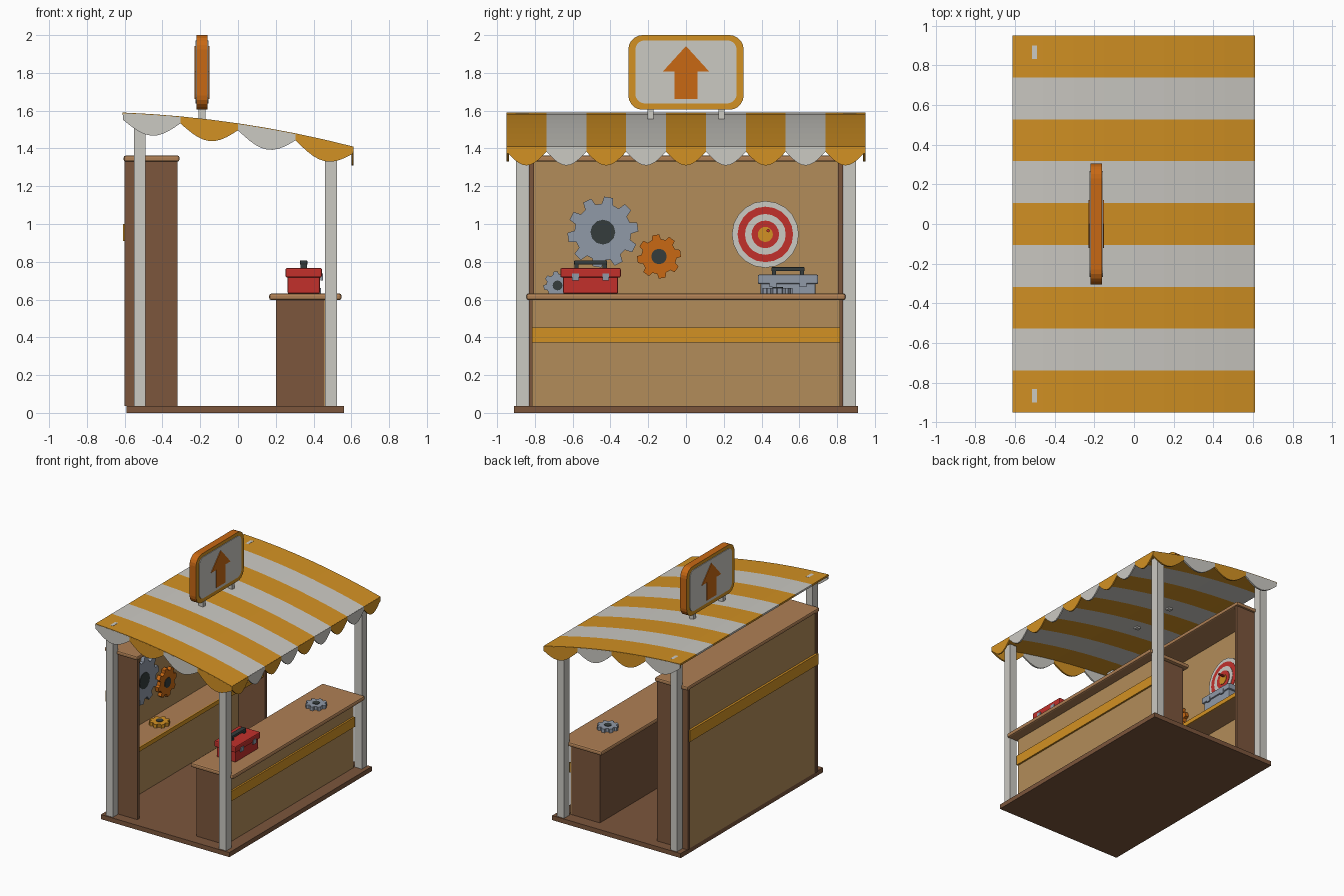
import bpy, bmesh, math

if "Cube" in bpy.data.objects:
    bpy.data.objects.remove(bpy.data.objects["Cube"])


def material(name, rgb):
    m = bpy.data.materials.new(name)
    m.diffuse_color = (*rgb, 1)
    m.use_nodes = True
    m.node_tree.nodes["Principled BSDF"].inputs["Base Color"].default_value = m.diffuse_color
    return m


WHITE = material("off_white", (.60, .585, .545))
YELLOW = material("golden_yellow", (.65, .285, .017))
TAN = material("tan_panel", (.45, .265, .10))
BROWN = material("dark_wood", (.20, .093, .045))
WOOD = material("warm_wood", (.43, .215, .09))
RED = material("red", (.54, .03, .024))
ORANGE = material("orange", (.58, .14, .007))
STEEL = material("steel_grey", (.28, .32, .39))
DARK = material("charcoal", (.035, .045, .045))


def finish(name, bm, mats):
    bmesh.ops.recalc_face_normals(bm, faces=bm.faces)
    me = bpy.data.meshes.new(name)
    bm.to_mesh(me)
    bm.free()
    for m in mats:
        me.materials.append(m)
    ob = bpy.data.objects.new(name, me)
    bpy.context.collection.objects.link(ob)
    return ob


def along_x(u, v, w): return (w, u, v)   # outline in y, z
def along_y(u, v, w): return (u, w, v)   # outline in x, z
def along_z(u, v, w): return (u, v, w)   # outline in x, y


def prism(name, pts, w0, w1, mat, to=along_x, cap=None):
    """Extruded outline; the end caps may have their own colour."""
    bm = bmesh.new()
    a = [bm.verts.new(to(u, v, w0)) for u, v in pts]
    b = [bm.verts.new(to(u, v, w1)) for u, v in pts]
    n = len(pts)
    for ring in (a, b):
        bm.faces.new(ring).material_index = 1 if cap else 0
    for i in range(n):
        j = (i + 1) % n
        bm.faces.new((a[i], a[j], b[j], b[i]))
    return finish(name, bm, [mat, cap] if cap else [mat])


def box(name, x, y, z, mat, bevel=0):
    ob = prism(name, [(x[0], y[0]), (x[1], y[0]), (x[1], y[1]), (x[0], y[1])],
               z[0], z[1], mat, along_z)
    if bevel:
        mod = ob.modifiers.new("bevel", 'BEVEL')
        mod.width, mod.segments = bevel, 2
    return ob


def circle(cu, cv, r, n=20):
    return [(cu + r * math.cos(2 * math.pi * i / n), cv + r * math.sin(2 * math.pi * i / n))
            for i in range(n)]


def rounded(u, v0, v1, r, steps=5):
    pts = []
    corners = ((u - r, v1 - r), (r - u, v1 - r), (r - u, v0 + r), (u - r, v0 + r))
    for q, (cu, cv) in enumerate(corners):
        for i in range(steps + 1):
            a = math.pi / 2 * (q + i / steps)
            pts.append((cu + r * math.cos(a), cv + r * math.sin(a)))
    return pts


def gear(name, cu, cv, r, teeth, w0, w1, mat, to=along_x):
    pts = []
    for i in range(teeth):
        for f, k in ((-.32, .8), (-.2, 1), (.2, 1), (.32, .8)):
            a = 2 * math.pi * (i + f) / teeth + .15
            pts.append((cu + k * r * math.cos(a), cv + k * r * math.sin(a)))
    prism(name, pts, w0, w1, mat, to)
    prism(name + "_hub", circle(cu, cv, r * .35, 12), w0, w1 + .004, DARK, to)


def toolbox(name, x, y, z, mat):
    box(name + "_body", (x - .085, x + .085), (y - .145, y + .145), (z, z + .09), mat, .006)
    box(name + "_lid", (x - .096, x + .096), (y - .16, y + .16), (z + .085, z + .135), mat, .008)
    for s in (-1, 1):
        box(name + "_latch", (x + .09, x + .102), (y + s * .08 - .018, y + s * .08 + .018),
            (z + .07, z + .105), STEEL)
        box(name + "_handle_post", (x - .016, x + .016), (y + s * .075 - .011, y + s * .075 + .011),
            (z + .13, z + .17), DARK)
    box(name + "_handle_grip", (x - .02, x + .02), (y - .088, y + .088),
        (z + .153, z + .175), DARK, .005)


def roof_z(x):
    return 1.533 - .1475 * x - .0887 * x * x


# floor and posts
box("floor", (-.59, .56), (-.91, .91), (0, .037), BROWN)
for s in (-1, 1):
    y = sorted((s * .833, s * .9))
    box("back_post", (-.55, -.49), y, (.037, 1.585), WHITE)
    box("front_post", (.46, .525), y, (.037, 1.42), WHITE)

# back cabinet with open front
for s in (-1, 1):
    box("cabinet_side", (-.6, -.32), sorted((s * .805, s * .83)), (.037, 1.335), BROWN)
box("cabinet_back", (-.592, -.56), (-.805, .805), (.037, 1.335), TAN)
box("cabinet_top", (-.605, -.31), (-.845, .845), (1.33, 1.362), WOOD, .01)
box("cabinet_back_stripe", (-.61, -.59), (-.82, .82), (.91, 1.0), YELLOW)
box("shelf", (-.56, -.345), (-.805, .805), (.565, .597), WOOD)
box("shelf_edge", (-.345, -.335), (-.805, .805), (.563, .597), YELLOW)

# counter
box("counter_body", (.2, .455), (-.815, .815), (.037, .6), BROWN)
box("counter_front", (.455, .461), (-.815, .815), (.037, .6), TAN)
box("counter_stripe", (.46, .475), (-.815, .815), (.372, .452), YELLOW)
box("counter_top", (.165, .548), (-.845, .845), (.597, .632), WOOD, .012)

# striped curved canopy
NX, NY, HALF, STRIPE = 8, 9, .95, 1.9 / 9
bm = bmesh.new()
grid = [[bm.verts.new((x, -HALF + j * STRIPE, roof_z(x))) for j in range(NY + 1)]
        for x in (-.612 + 1.222 * i / NX for i in range(NX + 1))]
for i in range(NX):
    for j in range(NY):
        f = bm.faces.new((grid[i][j], grid[i + 1][j], grid[i + 1][j + 1], grid[i][j + 1]))
        f.material_index = j % 2
canopy = finish("canopy", bm, [YELLOW, WHITE])
solid = canopy.modifiers.new("thickness", 'SOLIDIFY')
solid.thickness, solid.offset = .014, -1


# scalloped valances
def scallop(name, u0, u1, top, lip, drop, w0, w1, mat, to):
    n = 10
    us = [u0 + (u1 - u0) * i / n for i in range(n + 1)]
    pts = [(u, top(u) - .004) for u in us]
    pts += [(u, top(u) - lip - drop * math.sin(math.pi * (u - u0) / (u1 - u0)))
            for u in reversed(us)]
    prism(name, pts, w0, w1, mat, to)


for j in range(NY):
    y = -HALF + j * STRIPE
    scallop("front_valance", y, y + STRIPE, lambda u: 1.413, .03, .073, .6, .611,
            (YELLOW, WHITE)[j % 2], along_x)
for s in (-1, 1):
    for i in range(4):
        x = -.61 + i * .305
        scallop("side_valance", x, x + .305, roof_z, .037, .077, s * .938, s * .951,
                (WHITE, YELLOW)[i % 2], along_y)

# roof sign
prism("sign_frame", rounded(.305, 1.605, 2.0, .075), -.22, -.162, ORANGE, cap=YELLOW)
prism("sign_panel", rounded(.268, 1.638, 1.972, .05), -.225, -.157, WHITE)
prism("sign_arrow", [(0, 1.942), (-.122, 1.808), (-.06, 1.808), (-.06, 1.662),
                     (.06, 1.662), (.06, 1.808), (.122, 1.808)], -.23, -.152, ORANGE)
for s in (-1, 1):
    box("sign_leg", (-.21, -.172), (s * .187 - .016, s * .187 + .016), (1.53, 1.625), WHITE)

# target with rings and a dart
for i, (r, m) in enumerate(((.177, WHITE), (.147, RED), (.108, WHITE), (.073, RED), (.04, YELLOW))):
    prism("target_ring", circle(.42, .945, r), -.56, -.535 + .003 * i, m)
prism("dart", circle(.435, .965, .009, 8), -.53, -.47, RED)

# gears on the wall, shelf and counter
gear("large_gear", -.44, .957, .188, 10, -.56, -.53, STEEL)
gear("orange_gear", -.143, .828, .117, 8, -.56, -.53, ORANGE)
gear("small_gear", -.68, .675, .075, 8, -.56, -.53, STEEL)
gear("shelf_gear", -.45, -.36, .078, 8, .597, .625, YELLOW, along_z)
gear("counter_gear", .36, .485, .08, 8, .632, .662, STEEL, along_z)

# toolboxes
toolbox("red_toolbox", .348, -.505, .632, RED)
toolbox("grey_toolbox", -.445, .54, .597, STEEL)
